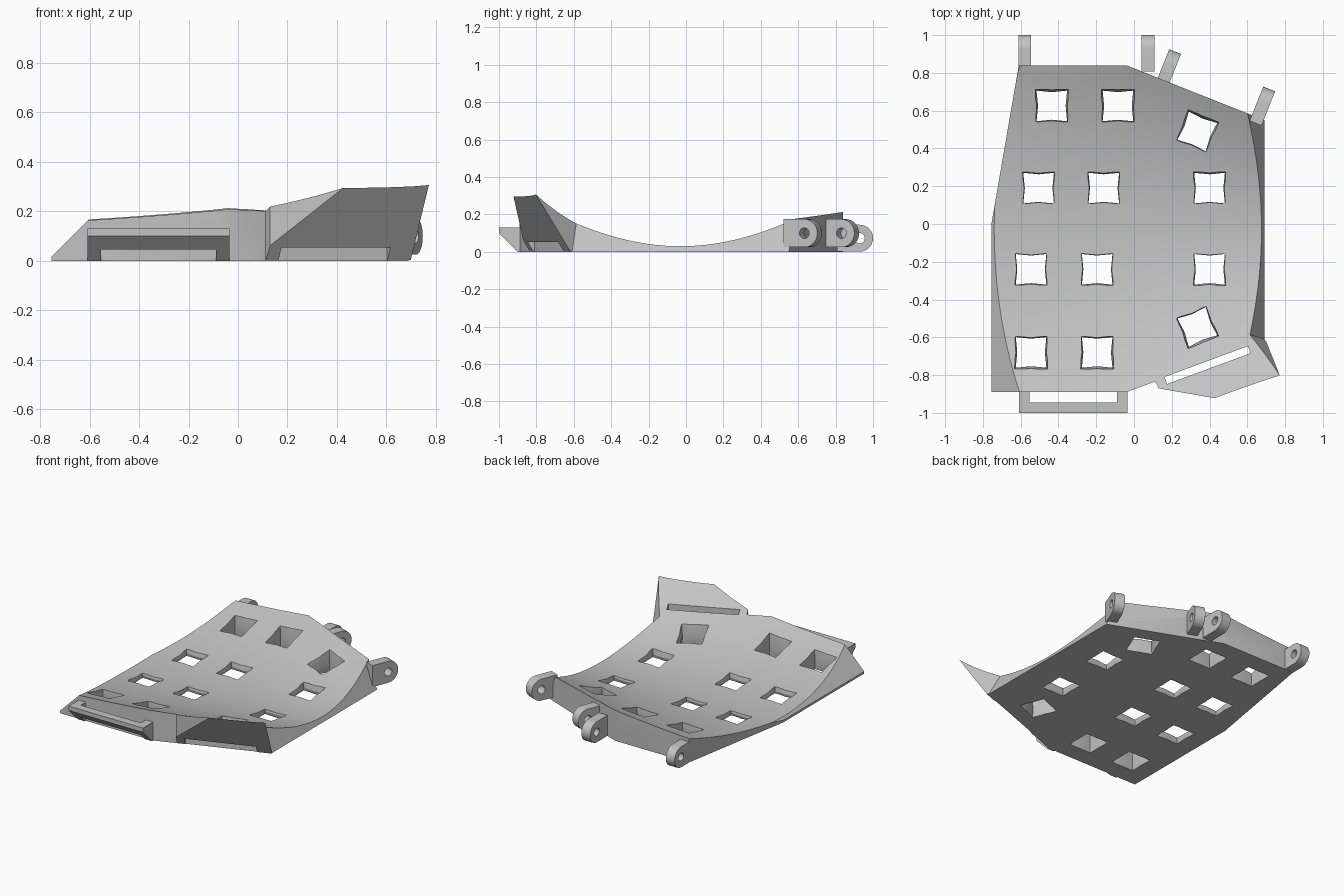
import bpy, bmesh, math
from mathutils import Vector, Matrix

cube = bpy.data.objects.get("Cube")
if cube:
    bpy.data.objects.remove(cube, do_unlink=True)

grey = bpy.data.materials.new("plain_grey")
grey.use_nodes = True
COLOUR = (0.55, 0.55, 0.55, 1)
grey.diffuse_color = COLOUR
grey.node_tree.nodes["Principled BSDF"].inputs["Base Color"].default_value = COLOUR


def finish(name, bm):
    bmesh.ops.recalc_face_normals(bm, faces=bm.faces[:])
    mesh = bpy.data.meshes.new(name)
    bm.to_mesh(mesh)
    bm.free()
    mesh.materials.append(grey)
    obj = bpy.data.objects.new(name, mesh)
    bpy.context.collection.objects.link(obj)
    return obj


def activate(obj):
    bpy.ops.object.select_all(action='DESELECT')
    obj.select_set(True)
    bpy.context.view_layer.objects.active = obj


def combine(obj, other, operation):
    mod = obj.modifiers.new("bool", 'BOOLEAN')
    mod.operation, mod.object, mod.solver = operation, other, 'EXACT'
    activate(obj)
    bpy.ops.object.modifier_apply(modifier=mod.name)
    bpy.data.objects.remove(other, do_unlink=True)


def smooth(obj):
    activate(obj)
    bpy.ops.object.shade_smooth_by_angle(angle=math.radians(25))


def convex(name, planes):
    """Solid left after slicing a big block by (point, outward normal) planes."""
    bm = bmesh.new()
    bmesh.ops.create_cube(bm, size=4)
    for point, normal in planes:
        cut = bmesh.ops.bisect_plane(bm, geom=bm.verts[:] + bm.edges[:] + bm.faces[:],
                                     plane_co=point, plane_no=Vector(normal).normalized(),
                                     clear_outer=True)
        edges = [e for e in cut['geom_cut'] if isinstance(e, bmesh.types.BMEdge)]
        if edges:
            bmesh.ops.edgeloop_fill(bm, edges=edges)
    return finish(name, bm)


def prism(name, profile, width):
    """Extrude a (y, z) profile along x, centred."""
    bm = bmesh.new()
    face = bm.faces.new([bm.verts.new((-width / 2, y, z)) for y, z in profile])
    new = bmesh.ops.extrude_face_region(bm, geom=[face])['geom']
    bmesh.ops.translate(bm, vec=(width, 0, 0),
                        verts=[v for v in new if isinstance(v, bmesh.types.BMVert)])
    return finish(name, bm)


def box(name, centre, size, angle=0):
    bm = bmesh.new()
    bmesh.ops.create_cube(bm, size=1, matrix=Matrix.Translation(centre)
                          @ Matrix.Rotation(angle, 4, 'Z') @ Matrix.Diagonal((*size, 1)))
    return finish(name, bm)


def height(x, y):
    # conical dish, tighter towards +x
    return 0.03 + (y + 0.03) ** 2 / (2 * (2.02 - 1.22 * x))


# Plate body: outline walls plus the two sloped sides
outline = [(-0.755, -0.89), (-0.04, -0.89), (0.69, -0.62), (0.69, 0.55),
           (-0.04, 0.84), (-0.61, 0.84), (-0.755, 0)]
walls = []
for i, (ax, ay) in enumerate(outline):
    bx, by = outline[(i + 1) % len(outline)]
    walls.append(((ax, ay, 0), (by - ay, ax - bx, 0)))
plate = convex("plate", walls + [((0, 0, 0), (0, 0, -1)), ((0, 0, 0.4), (0, 0, 1)),
                                 ((-0.77, 0, 0), (-1, 0, 1)), ((0.69, 0, 0), (1, 0, 0.5))])

# Raised front lip with an overhanging front face
n = Vector((0.347, -0.938, 0))
wall_point = Vector((0.325, -0.755, 0))
lip = convex("front_lip", [
    (wall_point, n - Vector((0, 0, 0.65))),
    (wall_point - n * 0.08, -n),
    ((0.11, -0.83, 0), (-0.04, -0.02, 0)),
    ((0.13, -0.87, 0), (-0.05, -0.285, 0)),
    ((0.755, -0.77, 0.265), (0.0278, 0.0274, 0.0098)),
    ((0, 0, 0.004), (0, 0, -1)), ((0, 0, 0.42), (0, 0, 1))])
combine(plate, lip, 'UNION')

# Dished top surface
bm = bmesh.new()
bmesh.ops.create_grid(bm, x_segments=24, y_segments=56, size=1)
for v in bm.verts:
    v.co.x *= 0.85
    v.co.y *= 1.05
    v.co.z = height(v.co.x, v.co.y)
new = bmesh.ops.extrude_face_region(bm, geom=bm.faces[:])['geom']
for v in new:
    if isinstance(v, bmesh.types.BMVert):
        v.co.z = -0.1
combine(plate, finish("dish", bm), 'INTERSECT')

# Square through holes with waisted walls
holes = [(-0.435, 0.625, 0), (-0.085, 0.625, 0), (0.335, 0.49, -22),
         (-0.505, 0.19, 0), (-0.16, 0.19, 0), (0.4, 0.19, 0),
         (-0.545, -0.24, 0), (-0.195, -0.24, 0), (0.4, -0.24, 0),
         (-0.545, -0.68, 0), (-0.195, -0.68, 0), (0.335, -0.545, 22)]
for x, y, angle in holes:
    top = height(x, y)
    bm = bmesh.new()
    rings = []
    for z, corner, middle in ((-0.02, 0.087, 0.087), (top / 2, 0.081, 0.073),
                              (top + 0.06, 0.09, 0.09)):
        ring = []
        for k in range(8):
            a = math.radians(45 * k + angle)
            r = middle if k % 2 == 0 else corner * math.sqrt(2)
            ring.append(bm.verts.new((x + r * math.cos(a), y + r * math.sin(a), z)))
        rings.append(ring)
    for low, high in zip(rings, rings[1:]):
        for k in range(8):
            j = (k + 1) % 8
            bm.faces.new((low[k], low[j], high[j], high[k]))
    bm.faces.new(rings[0][::-1])
    bm.faces.new(rings[-1])
    bmesh.ops.triangulate(bm, faces=bm.faces[:])
    combine(plate, finish("hole_cutter", bm), 'DIFFERENCE')

# Strap slot through the lip
combine(plate, box("slot_cutter", (0.389, -0.747, 0.15), (0.47, 0.04, 0.6),
                   math.atan2(0.27, 0.73)), 'DIFFERENCE')
smooth(plate)

# Front strap loop
loop = prism("front_strap_loop", [(-1, 0.13), (-1, 0.1), (-0.9, 0), (-0.888, 0),
                                  (-0.888, 0.13)], 0.575)
loop.data.transform(Matrix.Translation((-0.322, 0, 0)))
combine(loop, box("loop_cutter", (-0.322, -0.917, 0.1), (0.465, 0.056, 0.5)), 'DIFFERENCE')

# Hinge tabs on the back edge
turn = math.atan2(-0.37, 0.93)
for name, x, y, z, r, angle in (("right_hinge_tab", -0.578, 0.928, 0.073, 0.072, 0),
                                ("middle_hinge_tab", 0.075, 0.928, 0.073, 0.072, 0),
                                ("angled_hinge_tab", 0.19, 0.843, 0.1, 0.075, turn),
                                ("left_hinge_tab", 0.688, 0.645, 0.1, 0.075, turn)):
    arc = [math.radians(-90 + 10 * k) for k in range(19)]
    profile = [(r * math.cos(a), r * math.sin(a)) for a in arc]
    tab = prism(name, profile + [(-0.12, r), (-0.12, -r)], 0.068)
    circle = [math.radians(15 * k) for k in range(24)]
    pin = prism("pin_cutter", [(0.028 * math.cos(a), 0.028 * math.sin(a)) for a in circle], 0.2)
    combine(tab, pin, 'DIFFERENCE')
    tab.data.transform(Matrix.Translation((x, y, z)) @ Matrix.Rotation(angle, 4, 'Z'))
    smooth(tab)
